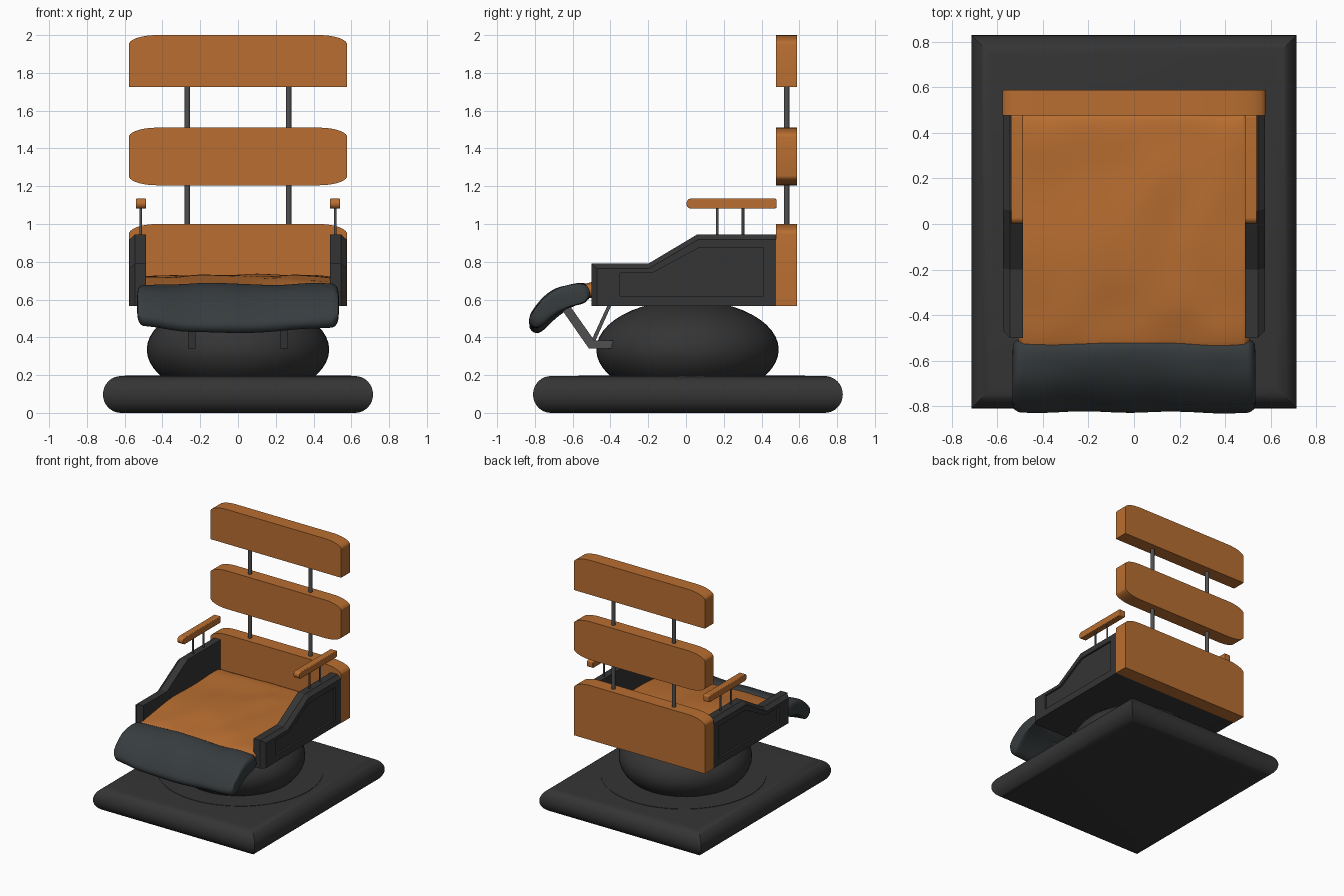
import bpy, bmesh
from math import sin, cos, pi, radians
from mathutils import Vector, noise

if "Cube" in bpy.data.objects:
    bpy.data.objects.remove(bpy.data.objects["Cube"])


def material(name, rgb):
    m = bpy.data.materials.new(name)
    m.diffuse_color = (*rgb, 1)
    m.use_nodes = True
    m.node_tree.nodes["Principled BSDF"].inputs["Base Color"].default_value = m.diffuse_color
    return m


ORANGE = material("orange_leather", (0.48, 0.155, 0.03))
DARK = material("dark_shell", (0.035, 0.035, 0.035))
FABRIC = material("dark_fabric", (0.038, 0.045, 0.048))
METAL = material("grey_metal", (0.08, 0.08, 0.08))


def finish(name, bm, mat, mirror=False, bevel=0, subsurf=0, angle=35):
    bmesh.ops.recalc_face_normals(bm, faces=bm.faces)
    me = bpy.data.meshes.new(name)
    bm.to_mesh(me)
    bm.free()
    me.materials.append(mat)
    me.shade_smooth()
    me.set_sharp_from_angle(angle=radians(angle))
    ob = bpy.data.objects.new(name, me)
    bpy.context.collection.objects.link(ob)
    if bevel:
        b = ob.modifiers.new("bevel", 'BEVEL')
        b.width, b.segments = bevel, 4
    if subsurf:
        s = ob.modifiers.new("subsurf", 'SUBSURF')
        s.levels = s.render_levels = subsurf
    if mirror:
        ob.modifiers.new("mirror", 'MIRROR')
    return ob


def loft(name, rings, mat, **kw):
    """Skin a list of equal-length closed rings and cap both ends."""
    bm = bmesh.new()
    vs = [[bm.verts.new(p) for p in r] for r in rings]
    n = len(rings[0])
    for a, b in zip(vs, vs[1:]):
        for i in range(n):
            bm.faces.new((a[i], a[(i + 1) % n], b[(i + 1) % n], b[i]))
    bm.faces.new(vs[0])
    bm.faces.new(vs[-1])
    return finish(name, bm, mat, **kw)


def side(outline, x):
    return [(x, y, z) for y, z in outline]


def box(name, x0, x1, y0, y1, z0, z1, mat, **kw):
    o = [(y0, z0), (y1, z0), (y1, z1), (y0, z1)]
    return loft(name, [side(o, x0), side(o, x1)], mat, **kw)


def rod(name, x, y, z0, z1, r, mat, n=16, **kw):
    ring = lambda z: [(x + r * cos(2*pi*i/n), y + r * sin(2*pi*i/n), z) for i in range(n)]
    return loft(name, [ring(z0), ring(z1)], mat, **kw)


# Floor slab: bullnose edges, square corners in plan
rings = []
for i in range(17):
    a = -pi/2 + pi*i/16
    d = 0.095 * (1 - cos(a))
    z = 0.0975 + 0.0975 * sin(a)
    x, y0, y1 = 0.715 - d, -0.81 + d, 0.83 - d
    rings.append([(-x, y0, z), (x, y0, z), (x, y1, z), (-x, y1, z)])
loft("floor_slab", rings, DARK)

# Swivel disc and squashed ball
rod("swivel_disc", 0, 0.03, 0.15, 0.198, 0.6, DARK, n=64)
bm = bmesh.new()
bmesh.ops.create_uvsphere(bm, u_segments=48, v_segments=24, radius=1)
for v in bm.verts:
    v.co = Vector((v.co.x * 0.483, v.co.y * 0.483 + 0.008, v.co.z * 0.262 + 0.335))
finish("swivel_ball", bm, DARK)

# Side panels with chamfered rim and recessed field
outer = [(-0.5, 0.565), (-0.5, 0.79), (-0.2, 0.79), (0.06, 0.945), (0.48, 0.945), (0.48, 0.565)]
rim = [(-0.47, 0.565), (-0.47, 0.765), (-0.195, 0.765), (0.065, 0.918), (0.48, 0.918), (0.48, 0.565)]
field = [(-0.35, 0.62), (-0.35, 0.74), (-0.18, 0.74), (0.07, 0.875), (0.41, 0.875), (0.41, 0.62)]
loft("side_panel", [side(outer, 0.487), side(outer, 0.545), side(rim, 0.575),
                    side(field, 0.575), side(field, 0.56)], DARK, mirror=True, angle=15)
box("seat_pan", -0.5, 0.5, -0.495, 0.478, 0.566, 0.66, DARK)


# Soft parts: profile swept across x with rounded ends and wrinkles
def soft(name, profile, half, mat, amp, curl):
    cy = sum(p[0] for p in profile) / len(profile)
    cz = sum(p[1] for p in profile) / len(profile)
    ts = [-1, -0.985, -0.95] + [i/12 for i in range(-11, 12)] + [0.95, 0.985, 1]
    rings = []
    for t in ts:
        k = 0.6 if abs(t) == 1 else (0.88 if abs(t) > 0.97 else 1)
        ring = []
        for y, z in profile:
            p = Vector((t * half, cy + (y - cy) * max(k, 0.9), cz + (z - cz) * k))
            n = noise.noise(Vector((p.x * 5, p.y * 5, p.z * 5)))
            p.z += amp * n + curl(t, y)
            p.y += 0.6 * amp * noise.noise(Vector((p.x * 4, 7, p.z * 3)))
            ring.append(p)
        rings.append(ring)
    return loft(name, rings, mat, subsurf=2, angle=180)


soft("seat_cushion",
     [(0.49, 0.6), (0.49, 0.69), (0.48, 0.725), (0.36, 0.73), (0.24, 0.73), (0.12, 0.73), (0, 0.73),
      (-0.12, 0.728), (-0.24, 0.72), (-0.36, 0.708), (-0.47, 0.693), (-0.56, 0.67), (-0.57, 0.63),
      (-0.5, 0.61), (-0.2, 0.6), (0.2, 0.6)],
     0.515, ORANGE, 0.018, lambda t, y: -0.01 * t**4)
soft("leg_rest",
     [(-0.5, 0.62), (-0.505, 0.665), (-0.54, 0.692), (-0.62, 0.675), (-0.7, 0.638), (-0.765, 0.57),
      (-0.815, 0.5), (-0.835, 0.455), (-0.805, 0.418), (-0.765, 0.425), (-0.71, 0.49),
      (-0.64, 0.545), (-0.57, 0.58)],
     0.535, FABRIC, 0.014, lambda t, y: t*t * (0.065 * min(1, (-y - 0.5) / 0.3) - 0.02))

# Leg rest linkage
elbow = [(-0.66, 0.55), (-0.515, 0.342), (-0.385, 0.342), (-0.385, 0.383), (-0.485, 0.383), (-0.61, 0.56)]
strut = [(-0.505, 0.375), (-0.485, 0.37), (-0.395, 0.57), (-0.415, 0.57)]
loft("leg_rest_arm", [side(elbow, 0.225), side(elbow, 0.265)], METAL, mirror=True)
loft("leg_rest_strut", [side(strut, 0.235), side(strut, 0.255)], METAL, mirror=True)


# Back pads: long elliptical corners on top, optionally below
def pad(name, z0, z1, top, low):
    hx, rx = 0.578, 0.15
    pts = []
    for sx, z, r, sz in ((1, z0, low, -1), (1, z1, top, 1), (-1, z1, top, 1), (-1, z0, low, -1)):
        if not r:
            pts.append((sx * hx, z))
            continue
        arc = [(sx * (hx - rx + rx * cos(a)), z - sz * r + sz * r * sin(a))
               for a in (pi/2 * i / 10 for i in range(11))]
        pts += arc if sx * sz > 0 else arc[::-1]
    loft(name, [[(x, y, z) for x, z in pts] for y in (0.477, 0.588)], ORANGE)


pad("lower_back_pad", 0.565, 1.0, 0.055, 0)
pad("middle_back_pad", 1.205, 1.51, 0.05, 0.05)
pad("head_pad", 1.725, 2.0, 0.05, 0)
rod("back_post_lower", 0.268, 0.533, 0.98, 1.22, 0.015, METAL, mirror=True)
rod("back_post_upper", 0.268, 0.533, 1.5, 1.74, 0.015, METAL, mirror=True)

# Armrests on thin posts: rounded front nose
arm = [(0.48, 1.087), (0.48, 1.127), (0.472, 1.135)]
arm += [(0.028 - 0.026 * sin(a), 1.108 + 0.027 * cos(a)) for a in (pi * i / 12 for i in range(13))]
arm += [(0.472, 1.081)]
loft("armrest", [side(arm, 0.487), side(arm, 0.54)], ORANGE, mirror=True, bevel=0.006)
for i, y in enumerate((0.165, 0.302)):
    rod(f"armrest_post_{i + 1}", 0.515, y, 0.93, 1.09, 0.007, METAL, n=12, mirror=True)
